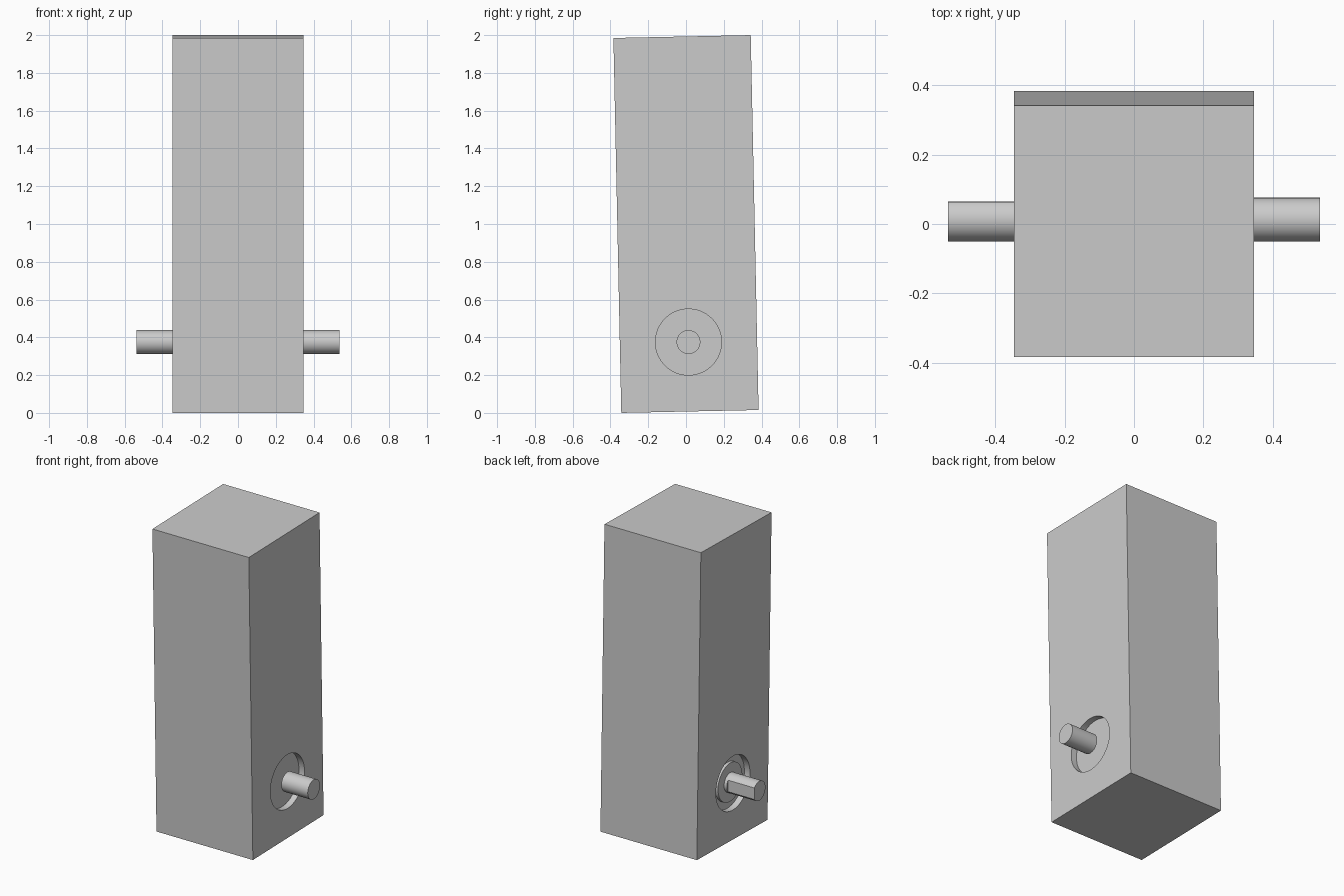
import bpy, bmesh, math
from mathutils import Matrix, Vector

cube = bpy.data.objects.get("Cube")
if cube:
    bpy.data.objects.remove(cube, do_unlink=True)

# Single grey finish
grey = bpy.data.materials.new("plain_grey")
grey.use_nodes = True
colour = (0.6, 0.6, 0.6, 1)
grey.diffuse_color = colour
grey.node_tree.nodes["Principled BSDF"].inputs["Base Color"].default_value = colour

TILT = math.radians(1.2)
HALF = 0.347              # half width of the housing
TIP = 0.537               # shaft ends
DEPTH = 0.04              # recess depth
AXIS_Y, AXIS_Z = 0.013, 0.375
SHAFT_R = 0.063


def finish(name, bm, smooth=True):
    bmesh.ops.recalc_face_normals(bm, faces=bm.faces)
    mesh = bpy.data.meshes.new(name)
    bm.to_mesh(mesh)
    bm.free()
    mesh.materials.append(grey)
    obj = bpy.data.objects.new(name, mesh)
    bpy.context.collection.objects.link(obj)
    if smooth:
        bpy.ops.object.select_all(action='DESELECT')
        obj.select_set(True)
        bpy.context.view_layer.objects.active = obj
        bpy.ops.object.shade_smooth_by_angle(angle=math.radians(25))
    return obj


def rod(name, x0, x1, radius, flat=None):
    """Cylinder along x on the shaft axis, optionally with a flat on the back."""
    bm = bmesh.new()
    place = (Matrix.Translation(((x0 + x1) / 2, AXIS_Y, AXIS_Z))
             @ Matrix.Rotation(TILT, 4, 'X') @ Matrix.Rotation(math.pi / 2, 4, 'Y'))
    bmesh.ops.create_cone(bm, cap_ends=True, segments=64, radius1=radius,
                          radius2=radius, depth=abs(x1 - x0), matrix=place)
    if flat:
        normal = Vector((0, math.cos(TILT), math.sin(TILT)))
        cut = bmesh.ops.bisect_plane(
            bm, geom=bm.verts[:] + bm.edges[:] + bm.faces[:], clear_outer=True,
            plane_co=Vector((0, AXIS_Y, AXIS_Z)) + normal * flat, plane_no=normal)
        edges = [e for e in cut["geom_cut"] if isinstance(e, bmesh.types.BMEdge)]
        bmesh.ops.holes_fill(bm, edges=edges)
    return finish(name, bm)


# Tilted housing
bm = bmesh.new()
bmesh.ops.create_cube(bm, size=1, matrix=Matrix.Translation((0, 0, 1))
                      @ Matrix.Rotation(TILT, 4, 'X')
                      @ Matrix.Diagonal((2 * HALF, 0.727, 1.985, 1)))
housing = finish("housing", bm, smooth=False)

# Round recess in each side
for side in (-1, 1):
    cutter = rod("recess_cutter", side * (HALF - DEPTH), side * (HALF + 0.1), 0.175)
    cutter.hide_render = True
    mod = housing.modifiers.new("recess", 'BOOLEAN')
    mod.object = cutter
    mod.operation = 'DIFFERENCE'
    mod.solver = 'EXACT'
    bpy.context.view_layer.objects.active = housing
    bpy.ops.object.modifier_apply(modifier=mod.name)
    bpy.data.objects.remove(cutter, do_unlink=True)
bpy.ops.object.select_all(action='DESELECT')
housing.select_set(True)
bpy.context.view_layer.objects.active = housing
bpy.ops.object.shade_smooth_by_angle(angle=math.radians(25))

# Plain shaft on the left, boss and flatted shaft on the right
rod("left_shaft", HALF, TIP, SHAFT_R)
rod("right_boss", -HALF + DEPTH + 0.01, -HALF + 0.02, 0.125)
rod("right_shaft_collar", -HALF + DEPTH, -HALF, SHAFT_R)
rod("right_shaft", -HALF, -TIP, SHAFT_R, flat=0.051)
